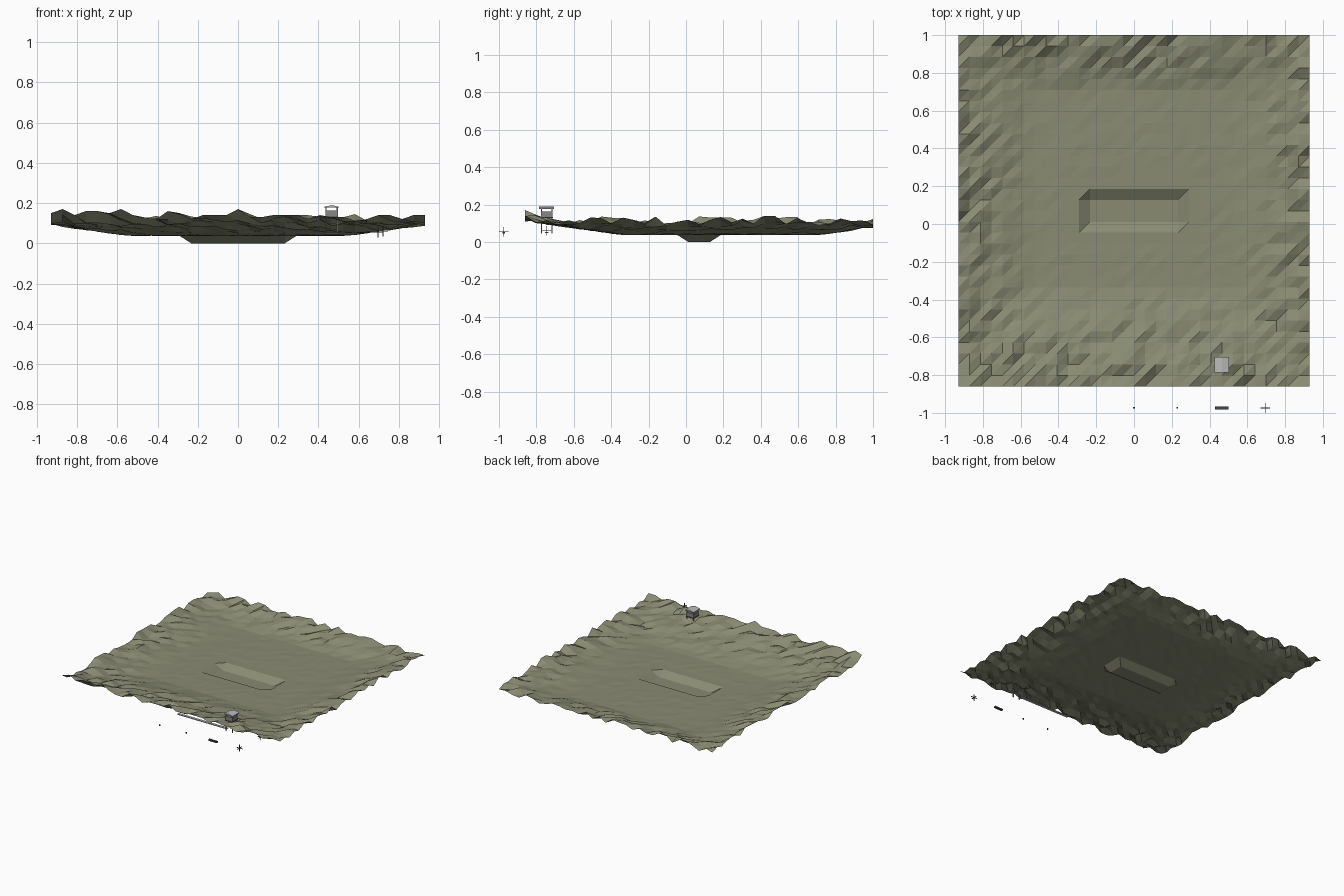
import bpy, bmesh, random
from mathutils import Vector

cube = bpy.data.objects.get("Cube")
if cube:
    bpy.data.objects.remove(cube, do_unlink=True)
random.seed(4)


def material(name, rgb):
    m = bpy.data.materials.new(name)
    m.use_nodes = True
    m.diffuse_color = (*rgb, 1)
    m.node_tree.nodes["Principled BSDF"].inputs["Base Color"].default_value = (*rgb, 1)
    return m


olive = material("olive_ground", (0.25, 0.26, 0.17))
pale = material("pale_grey", (0.5, 0.5, 0.5))
grey = material("mid_grey", (0.24, 0.24, 0.22))
dark = material("dark_grey", (0.06, 0.06, 0.055))


def finish(name, bm, mat):
    mesh = bpy.data.meshes.new(name)
    bm.to_mesh(mesh)
    bm.free()
    mesh.materials.append(mat)
    obj = bpy.data.objects.new(name, mesh)
    bpy.context.collection.objects.link(obj)
    return obj


def boxes(name, mat, parts):
    """One object made of boxes, each given as (centre, size)."""
    bm = bmesh.new()
    for centre, size in parts:
        made = bmesh.ops.create_cube(bm, size=1)["verts"]
        bmesh.ops.scale(bm, vec=Vector(size), verts=made)
        bmesh.ops.translate(bm, vec=Vector(centre), verts=made)
    return finish(name, bm, mat)


def ramp(value, start, end):
    return min(1, max(0, (value - start) / (end - start)))


# Terrain: a shallow bowl with rough rims and a sunken rectangular pit
N = 32
HALF, MID_Y, FLOOR = 0.93, 0.07, 0.037
CELL = 2 * HALF / N
# front ridge heights in hundredths, left to right
RIDGE = [15, 17, 14, 16, 16, 15, 17, 14, 12, 12, 16, 15, 12, 14, 14, 14, 17,
         13, 13, 14, 14, 14, 12, 14, 13, 13, 11, 12, 14, 14, 12, 14, 14]


def height(i, j):
    ci, cj = abs(i - N // 2), abs(j - N // 2)
    if ci <= 4 and cj <= 1:
        return 0
    if ci <= 6 and cj <= 3:
        return FLOOR
    if j == 0:
        return RIDGE[i] / 100
    x, y = (i - N / 2) * CELL, (j - N / 2) * CELL + MID_Y
    side = ramp(abs(x), 0.55, HALF)
    front = ramp(-y, 0.35, 0.86)
    back = ramp(y, 0.72, 1)
    rise = max(0.05 * side, 0.07 * front, 0.037 * back)
    rough = max(side ** 1.5, front, back)
    return FLOOR + rise + random.random() * (0.003 + 0.05 * rough)


bm = bmesh.new()
grid = [[bm.verts.new(((i - N / 2) * CELL, (j - N / 2) * CELL + MID_Y, height(i, j)))
         for j in range(N + 1)] for i in range(N + 1)]
for i in range(N):
    for j in range(N):
        a, b = grid[i][j], grid[i + 1][j]
        c, d = grid[i + 1][j + 1], grid[i][j + 1]
        bm.faces.new((a, b, c))
        bm.faces.new((a, c, d))
finish("terrain", bm, olive)

# Watchtower: legs, cabin, railing posts and gabled roof
TX, TY = 0.465, -0.745
corners = [(sx, sy) for sx in (-1, 1) for sy in (-1, 1)]
boxes("tower_legs", grey, [((TX + sx * 0.028, TY + sy * 0.028, 0.112),
                            (0.006, 0.006, 0.135)) for sx, sy in corners])
boxes("tower_cabin", grey, [((TX, TY, 0.147), (0.062, 0.062, 0.03))])
boxes("tower_deck", dark, [((TX, TY, 0.13), (0.066, 0.066, 0.005))])
boxes("tower_braces", grey, [((TX, TY + s * 0.028, 0.1), (0.056, 0.004, 0.004))
                             for s in (-1, 1)])

bm = bmesh.new()
profile = [(-0.038, 0.177), (0.038, 0.177), (0.038, 0.181), (0, 0.19), (-0.038, 0.181)]
end = bm.faces.new([bm.verts.new((TX + x, TY - 0.04, z)) for x, z in profile])
moved = bmesh.ops.extrude_face_region(bm, geom=[end])["geom"]
bmesh.ops.translate(bm, vec=(0, 0.08, 0),
                    verts=[v for v in moved if isinstance(v, bmesh.types.BMVert)])
if end.is_valid is False or not any(len(f.verts) == 5 and f.calc_center_median().y < TY
                                    for f in bm.faces):
    bmesh.ops.holes_fill(bm, edges=bm.edges[:])
bmesh.ops.recalc_face_normals(bm, faces=bm.faces[:])
finish("tower_roof", bm, pale)

# Long rail lying beside the tower
boxes("long_rail", pale, [((0.215, TY, 0.051), (0.43, 0.02, 0.006))])

# Loose obstacles in front of the ground
ROW = -0.974
for name, x, y, z in (("front_obstacle", 0.695, ROW, 0.055),
                      ("rear_obstacle", 0.72, TY, 0.06)):
    bars = [((x, y, z), [0.052 if k == axis else 0.004 for k in range(3)])
            for axis in range(3)]
    boxes(name, dark, bars)
boxes("low_barrier", dark, [((TX, ROW, 0.05), (0.072, 0.015, 0.012))])
boxes("small_markers", dark, [((x, ROW, 0.05), (0.008, 0.008, 0.01)) for x in (0, 0.23)])
